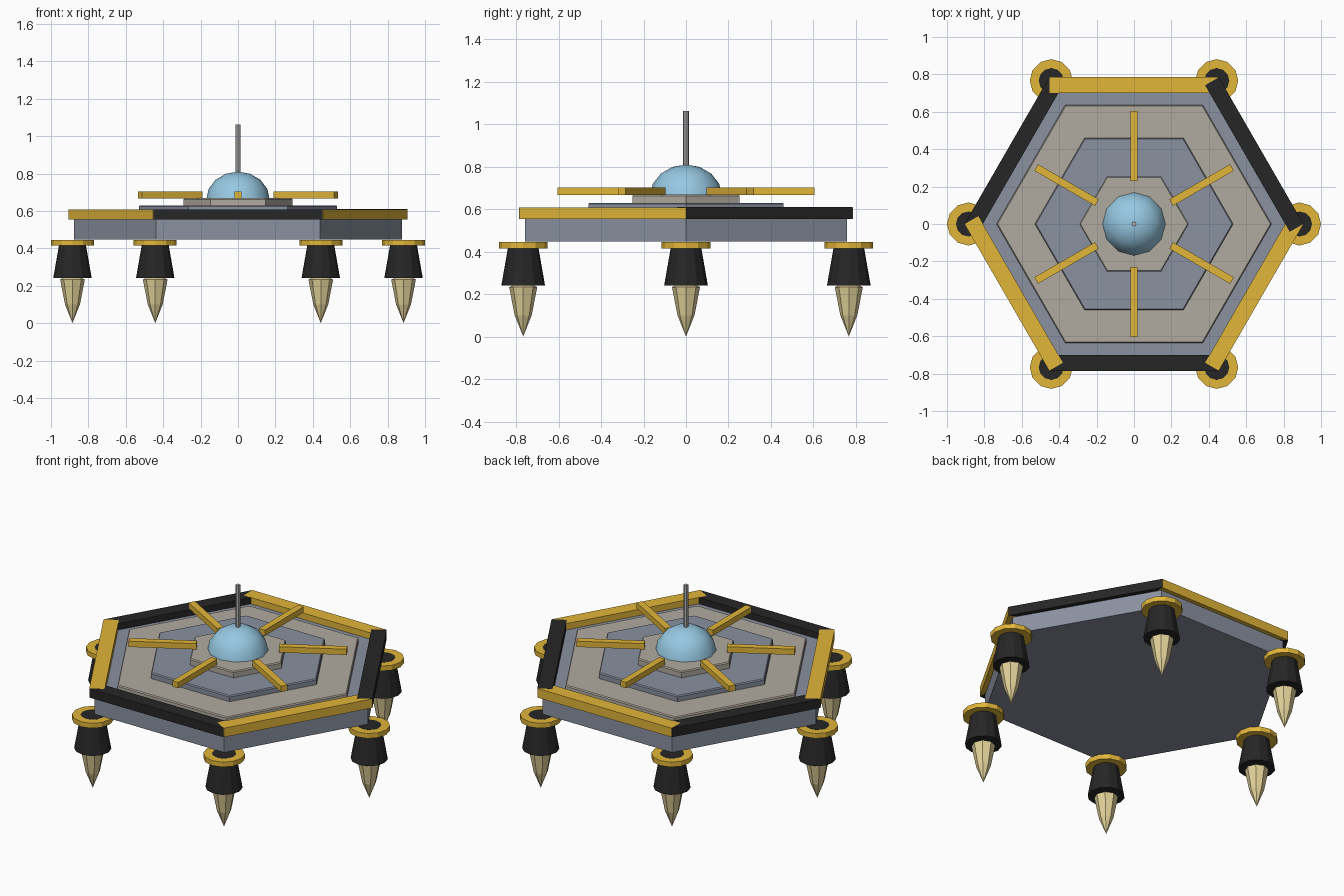
import bpy, bmesh, math
from mathutils import Matrix, Vector

if "Cube" in bpy.data.objects:
    bpy.data.objects.remove(bpy.data.objects["Cube"])


def mat(name, r, g, b):
    lin = [(c / 255 / 12.92) if c < 10 else ((c / 255 + 0.055) / 1.055) ** 2.4 for c in (r, g, b)]
    m = bpy.data.materials.new(name)
    m.diffuse_color = (*lin, 1)
    m.use_nodes = True
    m.node_tree.nodes["Principled BSDF"].inputs["Base Color"].default_value = m.diffuse_color
    return m


STEEL = mat("blue_grey", 138, 145, 160)
STONE = mat("warm_grey", 177, 171, 160)
GOLD = mat("gold", 226, 182, 58)
BLACK = mat("black", 38, 38, 38)
GLASS = mat("pale_blue", 150, 200, 226)
GREY = mat("antenna_grey", 178, 178, 178)
FLAME = mat("sand", 228, 211, 154)


def finish(bm, name, m):
    bmesh.ops.recalc_face_normals(bm, faces=bm.faces)
    me = bpy.data.meshes.new(name)
    bm.to_mesh(me)
    bm.free()
    ob = bpy.data.objects.new(name, me)
    me.materials.append(m)
    bpy.context.collection.objects.link(ob)
    return ob


def lathe(name, profile, n, m, at=(0, 0)):
    """Closed solid of n sides from (radius, z) points, bottom to top."""
    bm = bmesh.new()
    rings = []
    for r, z in profile:
        if r == 0:
            rings.append([bm.verts.new((at[0], at[1], z))] * n)
        else:
            angs = [math.tau * i / n for i in range(n)]
            rings.append([bm.verts.new((at[0] + r * math.cos(a), at[1] + r * math.sin(a), z)) for a in angs])
    for lo, hi in zip(rings, rings[1:]):
        for i in range(n):
            j = (i + 1) % n
            bm.faces.new(list(dict.fromkeys((lo[i], lo[j], hi[j], hi[i]))))
    for ring, (r, z) in ((rings[0], profile[0]), (rings[-1], profile[-1])):
        if r > 0:
            bm.faces.new(ring)
    return finish(bm, name, m)


def radial_bar(name, angle, radius, size, z, m):
    """Box centred at a radius, size = (radial, tangential, height)."""
    bm = bmesh.new()
    bmesh.ops.create_cube(bm, size=1)
    bmesh.ops.scale(bm, vec=Vector(size), verts=bm.verts)
    bmesh.ops.translate(bm, vec=(radius, 0, z), verts=bm.verts)
    bmesh.ops.rotate(bm, cent=(0, 0, 0), matrix=Matrix.Rotation(math.radians(angle), 3, 'Z'), verts=bm.verts)
    return finish(bm, name, m)


def hex_plate(name, r, z0, z1, m, b=0.006):
    return lathe(name, [(r, z0), (r, z1 - b), (r - b, z1)], 6, m)


# Hexagonal hull
lathe("hull", [(0.876, 0.447), (0.876, 0.57)], 6, STEEL)

# Stepped deck
hex_plate("outer_deck", 0.735, 0.57, 0.595, STONE)
hex_plate("middle_deck", 0.53, 0.59, 0.63, STEEL)
hex_plate("dome_base", 0.292, 0.625, 0.668, STONE)

# Edge rails, alternating colours; tiny lifts decide which overlaps at corners
lift = {30: 2, 90: 1, 150: 0, 210: 1, 270: 0, 330: 1}
for k, a in enumerate(lift):
    radial_bar(f"edge_rail_{k + 1}", a, 0.7425, (0.085, 0.905, 0.055),
               0.5805 + lift[a] * 0.0005, BLACK if k % 2 == 0 else GOLD)
    # Roof spokes
    radial_bar(f"roof_spoke_{k + 1}", a, 0.417, (0.375, 0.04, 0.035), 0.685, GOLD)

# Dome and antenna
steps = 4
dome = lathe("dome", [(0.17 * math.cos(math.pi / 2 * i / steps) if i < steps else 0,
                       0.66 + 0.15 * math.sin(math.pi / 2 * i / steps)) for i in range(steps + 1)],
             12, GLASS)
for p in dome.data.polygons:
    p.use_smooth = p.normal.z > -0.9
lathe("antenna", [(0.0135, 0.78), (0.0135, 1.062)], 8, GREY)

# Six thrusters under the corners
for k in range(6):
    a = math.radians(60 * k)
    c = (0.885 * math.cos(a), 0.885 * math.sin(a))
    lathe(f"thruster_collar_{k + 1}", [(0.115, 0.415), (0.115, 0.445)], 12, GOLD, at=c)
    lathe(f"thruster_nozzle_{k + 1}", [(0.103, 0.24), (0.067, 0.4455)], 12, BLACK, at=c)
    lathe(f"thruster_flame_{k + 1}", [(0, 0), (0.040, 0.10), (0.066, 0.233), (0.05, 0.241)], 8, FLAME, at=c)
